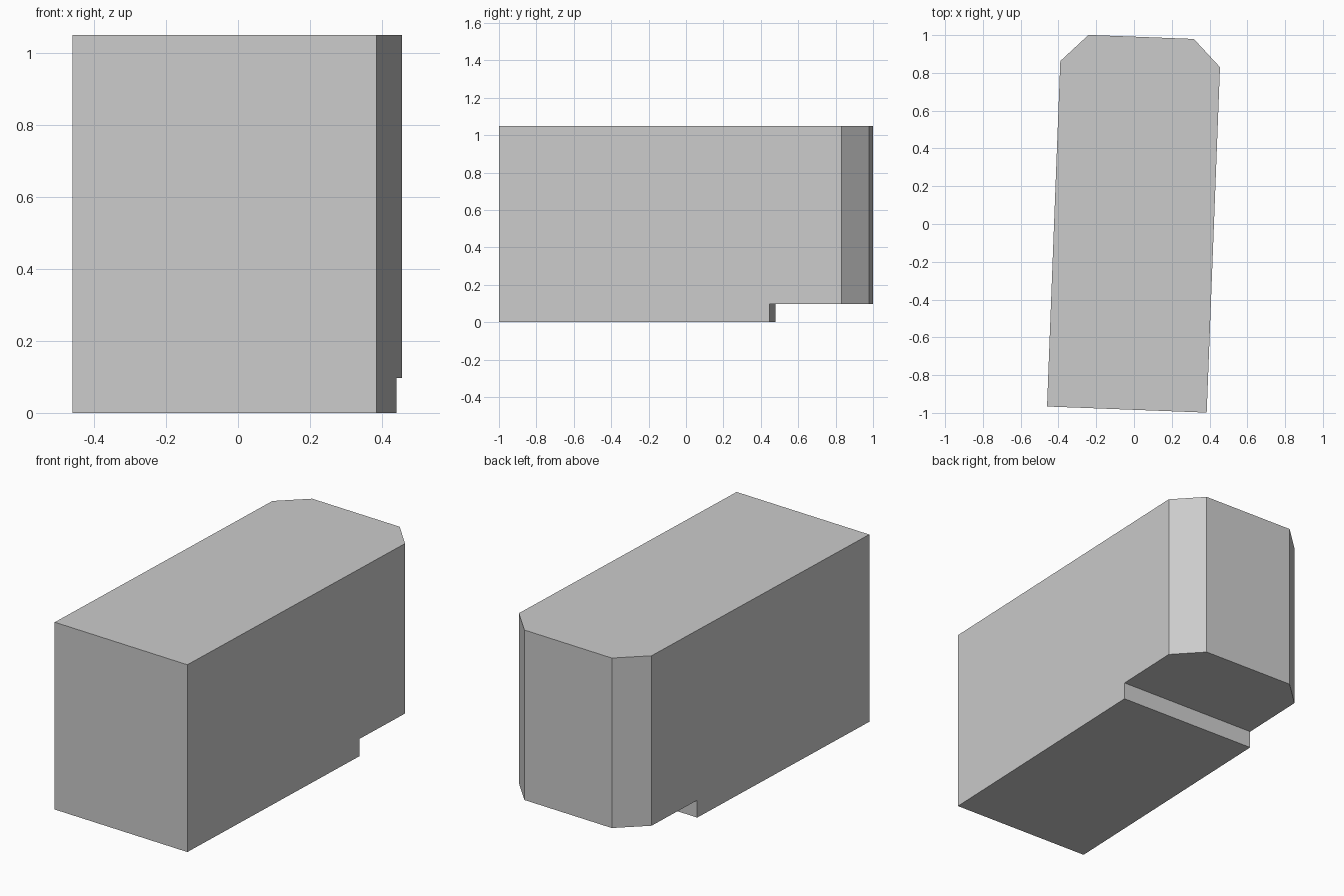
import bpy
import bmesh
from math import radians
from mathutils import Matrix

cube = bpy.data.objects.get("Cube")
if cube:
    bpy.data.objects.remove(cube, do_unlink=True)

HALF_WIDTH = 0.423
FRONT, STEP, BACK = -0.983, 0.463, 0.991
HEIGHT, STEP_HEIGHT = 1.05, 0.097
CHAMFER = 0.144

# Plain grey material
grey = bpy.data.materials.new("plain_grey")
grey.use_nodes = True
colour = (0.6, 0.6, 0.6, 1)
grey.diffuse_color = colour
grey.node_tree.nodes["Principled BSDF"].inputs["Base Color"].default_value = colour

# Side profile with the raised rear underside, extruded across the width
profile = [(FRONT, 0), (STEP, 0), (STEP, STEP_HEIGHT),
           (BACK, STEP_HEIGHT), (BACK, HEIGHT), (FRONT, HEIGHT)]
bm = bmesh.new()
side = bm.faces.new([bm.verts.new((-HALF_WIDTH, y, z)) for y, z in profile])
extruded = bmesh.ops.extrude_face_region(bm, geom=[side])["geom"]
new_verts = [v for v in extruded if isinstance(v, bmesh.types.BMVert)]
bmesh.ops.translate(bm, verts=new_verts, vec=(2 * HALF_WIDTH, 0, 0))

# Chamfer the two upright rear corners
rear_corners = [e for e in bm.edges
                if all(abs(v.co.y - BACK) < 1e-4 for v in e.verts)
                and abs(e.verts[0].co.z - e.verts[1].co.z) > 0.5]
bmesh.ops.bevel(bm, geom=rear_corners, offset=CHAMFER, segments=1,
                affect="EDGES", profile=0.5)

# The whole block stands slightly turned
bmesh.ops.transform(bm, matrix=Matrix.Rotation(radians(-2.2), 4, "Z"), verts=bm.verts)
bmesh.ops.recalc_face_normals(bm, faces=bm.faces)

mesh = bpy.data.meshes.new("building_block")
bm.to_mesh(mesh)
bm.free()
mesh.materials.append(grey)
block = bpy.data.objects.new("building_block", mesh)
bpy.context.collection.objects.link(block)
